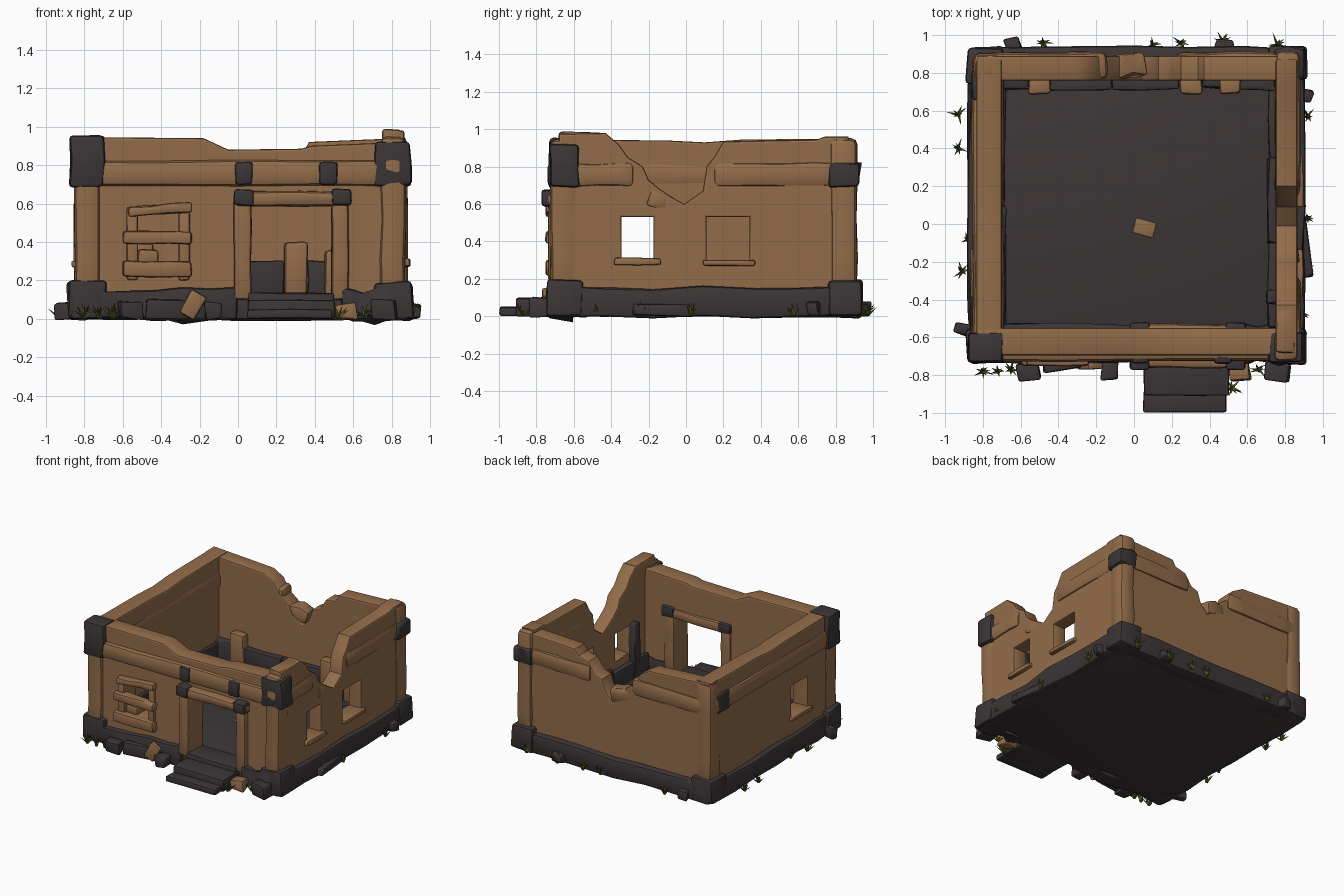
import bpy, bmesh, math, random
from mathutils import Matrix, Vector, Euler

random.seed(7)
old = bpy.data.objects.get("Cube")
if old:
    bpy.data.objects.remove(old, do_unlink=True)


def material(name, rgb):
    m = bpy.data.materials.new(name)
    m.use_nodes = True
    m.diffuse_color = (*rgb, 1)
    b = m.node_tree.nodes["Principled BSDF"]
    b.inputs["Base Color"].default_value = (*rgb, 1)
    b.inputs["Roughness"].default_value = 0.9
    return m


CLAY = material("clay brown", (0.29, 0.15, 0.068))
STONE = material("dark stone", (0.045, 0.036, 0.037))
GRASS = material("grass green", (0.075, 0.1, 0.015))


def finish(obj, angle=40):
    bpy.ops.object.select_all(action='DESELECT')
    obj.select_set(True)
    bpy.context.view_layer.objects.active = obj
    bpy.ops.object.shade_smooth_by_angle(angle=math.radians(angle))


def add_mesh(name, bm, mat, smooth=True):
    me = bpy.data.meshes.new(name)
    bm.to_mesh(me)
    bm.free()
    me.materials.append(mat)
    obj = bpy.data.objects.new(name, me)
    bpy.context.collection.objects.link(obj)
    if smooth:
        finish(obj)
    return obj


def block(name, x, y, z, mat, bevel=0.015, rough=0.0, cuts=0, tilt=(0, 0, 0)):
    """Rounded, slightly uneven block spanning the x, y and z ranges."""
    bm = bmesh.new()
    bmesh.ops.create_cube(bm, size=1)
    size = Vector((x[1] - x[0], y[1] - y[0], z[1] - z[0]))
    bmesh.ops.scale(bm, vec=size, verts=bm.verts)
    if cuts:
        # loop cuts along the longest direction
        axis = max(range(3), key=lambda i: size[i])
        normal = Vector([float(i == axis) for i in range(3)])
        for k in range(1, cuts + 1):
            co = normal * size[axis] * (k / (cuts + 1) - 0.5)
            bmesh.ops.bisect_plane(bm, geom=bm.verts[:] + bm.edges[:] + bm.faces[:],
                                   plane_co=co, plane_no=normal)
    for v in bm.verts:
        v.co += Vector([random.uniform(-rough, rough) for _ in range(3)])
    edges = [e for e in bm.edges if e.calc_face_angle(0) > 0.7]
    bmesh.ops.bevel(bm, geom=edges, offset=bevel, segments=2, profile=0.5, affect='EDGES')
    centre = Vector((sum(x), sum(y), sum(z))) / 2
    rot = Euler([math.radians(a) for a in tilt]).to_matrix().to_4x4()
    bm.transform(Matrix.Translation(centre) @ rot)
    return add_mesh(name, bm, mat)


def wall(name, axis, outline, depth, holes=()):
    """Upright slab from a side outline (distance, height) with openings."""
    cu = bpy.data.curves.new(name, 'CURVE')
    cu.dimensions = '2D'
    cu.fill_mode = 'BOTH'
    bevel = 0.012
    cu.bevel_depth, cu.bevel_resolution, cu.offset = bevel, 1, -bevel
    cu.extrude = (depth[1] - depth[0]) / 2 - bevel
    loops = [outline] + [[(a, c), (a, d), (b, d), (b, c)] for a, b, c, d in holes]
    for loop in loops:
        sp = cu.splines.new('POLY')
        sp.points.add(len(loop) - 1)
        sp.use_cyclic_u = True
        for p, (s, h) in zip(sp.points, loop):
            p.co = (s, h, 0, 1)
    obj = bpy.data.objects.new(name, cu)
    bpy.context.collection.objects.link(obj)
    mid = sum(depth) / 2
    obj.location = (0, mid, 0) if axis == 'x' else (mid, 0, 0)
    obj.rotation_euler = (math.pi / 2, 0, 0 if axis == 'x' else math.pi / 2)
    bpy.ops.object.select_all(action='DESELECT')
    obj.select_set(True)
    bpy.context.view_layer.objects.active = obj
    bpy.ops.object.convert(target='MESH')
    obj = bpy.context.object
    obj.data.materials.clear()
    obj.data.materials.append(CLAY)
    finish(obj, 35)
    return obj


# Walls with broken tops; the door is part of the front outline
wall("front_wall", 'x', [(-0.83, 0.08), (0.06, 0.08), (0.06, 0.6), (0.49, 0.6), (0.49, 0.08),
     (0.85, 0.08), (0.85, 0.92), (0.38, 0.9), (0.33, 0.885), (-0.05, 0.88), (-0.18, 0.94),
     (-0.83, 0.945)], (-0.695, -0.55), [(-0.52, -0.3, 0.3, 0.55)])
wall("back_wall", 'x', [(-0.83, 0.08), (0.85, 0.08), (0.85, 0.94), (0.37, 0.92), (0.34, 0.87),
     (0.25, 0.85), (0.19, 0.76), (0.13, 0.74), (0.1, 0.65), (0.04, 0.58), (-0.05, 0.65),
     (-0.08, 0.72), (-0.16, 0.78), (-0.21, 0.87), (-0.3, 0.92), (-0.83, 0.95)], (0.76, 0.89))
wall("right_wall", 'y', [(-0.68, 0.08), (0.87, 0.08), (0.87, 0.96), (0.74, 0.96), (0.7, 0.945),
     (0.2, 0.935), (0.15, 0.85), (0.11, 0.8), (0.09, 0.67), (-0.01, 0.6), (-0.08, 0.64),
     (-0.14, 0.68), (-0.2, 0.73), (-0.23, 0.8), (-0.31, 0.85), (-0.36, 0.92), (-0.43, 0.98),
     (-0.68, 0.975)][::1], (0.75, 0.865),
     [(-0.345, -0.175, 0.31, 0.53), (0.11, 0.34, 0.3, 0.53)])
wall("left_wall", 'y', [(-0.68, 0.08), (0.87, 0.08), (0.87, 0.95), (0.3, 0.945), (0.1, 0.93),
     (-0.1, 0.94), (-0.68, 0.945)], (-0.835, -0.7), [(-0.36, -0.16, 0.3, 0.54)])

# Swelling timber-like beams below the wall tops
for name, x, y in [
    ("front_beam", (-0.8, 0.82), (-0.725, -0.56)),
    ("back_beam_left", (0.22, 0.84), (0.765, 0.91)),
    ("back_beam_right", (-0.8, -0.14), (0.765, 0.91)),
    ("side_beam_left_front", (0.745, 0.88), (-0.66, -0.28)),
    ("side_beam_left_back", (0.745, 0.88), (0.15, 0.85)),
    ("side_beam_right", (-0.855, -0.69), (-0.66, 0.85)),
]:
    block(name, x, y, (0.69, 0.825), CLAY, 0.035, 0.006, 3)

# Corner posts, dark corner caps and foundation corner stones
for label, cx, cy, cap_top in [("front_right", -0.785, -0.65, 0.955), ("front_left", 0.805, -0.65, 0.925),
                               ("back_right", -0.785, 0.835, 0.83), ("back_left", 0.815, 0.845, 0.82)]:
    block("post_" + label, (cx - 0.065, cx + 0.065), (cy - 0.075, cy + 0.07), (0.1, 0.95),
          CLAY, 0.035, 0.005, 3)
    yc = cy - 0.1 if label == "back_right" else cy
    xr = (cx - 0.09, cx + 0.09) if cy < 0 else (cx - 0.075, cx + 0.085)
    block("cap_" + label, xr, (yc - 0.08, yc + 0.08), (0.69, cap_top), STONE, 0.02, 0.008, 1)
    block("corner_stone_" + label, (cx - 0.1, cx + 0.1), (cy - 0.09, cy + 0.1), (0, 0.195),
          STONE, 0.02, 0.012)
block("corner_peak", (0.75, 0.85), (-0.68, -0.45), (0.85, 0.985), CLAY, 0.02, 0.006)

# Floor and foundation courses
block("floor", (-0.84, 0.86), (-0.7, 0.88), (0, 0.115), STONE, 0.01)
for name, x, y in [
    ("foundation_front_right", (-0.86, 0.0), (-0.735, -0.6)),
    ("foundation_front_left", (0.54, 0.88), (-0.735, -0.6)),
    ("foundation_back", (-0.86, 0.88), (0.8, 0.935)),
    ("foundation_left", (0.8, 0.9), (-0.7, 0.9)),
    ("foundation_right", (-0.875, -0.78), (-0.7, 0.9)),
]:
    block(name, x, y, (0, 0.155), STONE, 0.02, 0.012, 5)
block("floor_patch", (0.0, 0.11), (-0.06, 0.02), (0.1, 0.121), CLAY, 0.004, 0.0, 0, (0, 0, -15))

# Dark masonry and clay stubs along the inside
for i, (x, y, top) in enumerate([
    ((-0.72, -0.56), (0.71, 0.78), 0.3), ((-0.45, -0.12), (0.71, 0.78), 0.29),
    ((-0.12, 0.24), (0.71, 0.78), 0.3), ((0.36, 0.46), (0.72, 0.78), 0.3),
    ((0.55, 0.74), (0.71, 0.78), 0.27), ((0.7, 0.77), (-0.42, -0.35), 0.55),
    ((0.71, 0.77), (-0.55, -0.1), 0.25), ((0.71, 0.77), (-0.1, 0.35), 0.29),
    ((0.71, 0.77), (0.35, 0.75), 0.25), ((-0.72, -0.68), (-0.55, 0.1), 0.22),
    ((-0.72, -0.68), (0.1, 0.75), 0.28), ((-0.7, 0.0), (-0.57, -0.53), 0.22),
    ((0.56, 0.75), (-0.57, -0.53), 0.22),
]):
    block(f"inner_masonry_{i}", x, y, (0.1, top), STONE, 0.012, 0.008, 1)
for i, (x, top) in enumerate([(-0.5, 0.4), (0.3, 0.4), (0.51, 0.36)]):
    block(f"inner_stub_{i}", (x - 0.06, x + 0.06), (0.69, 0.78), (0.1, top), CLAY, 0.02, 0.006)

# Doorway: jambs, lintel, bands and steps
for side, x in [("right", 0.025), ("left", 0.53)]:
    block("door_jamb_" + side, (x - 0.045, x + 0.045), (-0.735, -0.535), (0.1, 0.66), CLAY, 0.02, 0.004, 2)
    block("lintel_band_" + side, (x - 0.045, x + 0.06), (-0.775, -0.52), (0.59, 0.675), STONE, 0.015, 0.005)
for i, x in enumerate([0.03, 0.47]):
    block(f"beam_band_{i}", (x - 0.05, x + 0.05), (-0.74, -0.6), (0.695, 0.82), STONE, 0.025, 0.003)
block("door_lintel", (-0.02, 0.59), (-0.76, -0.53), (0.585, 0.665), CLAY, 0.025, 0.005, 3)
block("threshold", (0.05, 0.5), (-0.74, -0.55), (0, 0.135), STONE, 0.012, 0.004, 1)
block("upper_step", (0.05, 0.5), (-0.91, -0.68), (0, 0.1), STONE, 0.012, 0.004, 1)
block("lower_step", (0.05, 0.49), (-0.995, -0.88), (0, 0.05), STONE, 0.012, 0.004, 1)

# Boarded front window and side sills
for i, (x, z, lean) in enumerate([((-0.6, -0.24), (0.22, 0.3), 0), ((-0.6, -0.24), (0.39, 0.455), 1),
                                  ((-0.57, -0.24), (0.545, 0.595), -4)]):
    block(f"window_board_{i}", x, (-0.75, -0.67), z, CLAY, 0.015, 0.005, 2, (0, lean, 0))
for i, x in enumerate([-0.55, -0.28]):
    block(f"window_side_{i}", (x - 0.03, x + 0.03), (-0.715, -0.67), (0.2, 0.58), CLAY, 0.015, 0.004)
block("window_rubble", (-0.52, -0.41), (-0.69, -0.58), (0.29, 0.36), CLAY, 0.015, 0.006)
for name, x, y, z in [("sill_left_front", (0.76, 0.895), (-0.385, -0.135), (0.275, 0.312)),
                      ("sill_left_back", (0.76, 0.895), (0.09, 0.37), (0.268, 0.302)),
                      ("sill_right", (-0.865, -0.72), (-0.39, -0.13), (0.268, 0.302))]:
    block(name, x, y, z, CLAY, 0.01, 0.004, 1)

# Broken pieces hanging on the gaps
block("broken_beam_back", (-0.12, 0.06), (0.78, 0.9), (0.6, 0.7), CLAY, 0.02, 0.01, 1, (0, 12, 8))
block("broken_beam_side", (0.76, 0.87), (-0.2, -0.08), (0.57, 0.66), CLAY, 0.02, 0.01, 0, (-20, 0, 5))

# Fallen stones and clay lumps around the base
for i, (x, y, w, d, h, mat) in enumerate([
    (-0.56, -0.78, 0.11, 0.1, 0.09, STONE), (-0.13, -0.77, 0.08, 0.11, 0.09, STONE),
    (0.76, -0.78, 0.13, 0.1, 0.1, STONE), (-0.9, -0.56, 0.1, 0.06, 0.08, STONE),
    (-0.64, 0.95, 0.08, 0.08, 0.08, STONE), (0.48, 0.95, 0.1, 0.06, 0.07, STONE),
    (0.91, 0.68, 0.07, 0.06, 0.08, STONE), (0.9, -0.12, 0.06, 0.32, 0.07, STONE),
    (-0.38, -0.75, 0.2, 0.06, 0.1, STONE), (0.56, -0.78, 0.11, 0.1, 0.08, CLAY),
]):
    block(f"fallen_piece_{i}", (x - w / 2, x + w / 2), (y - d / 2, y + d / 2), (0, h), mat,
          0.012, 0.01, 0, (0, 0, random.uniform(-15, 15)))
block("leaning_board", (-0.28, -0.19), (-0.77, -0.73), (0.005, 0.14), CLAY, 0.012, 0.004, 0, (0, 28, 0))

# Grass tufts made of thin pointed blades
bm = bmesh.new()
for x, y in [(-0.93, 0.58), (-0.93, 0.4), (-0.91, -0.25), (-0.88, -0.08), (-0.8, -0.78), (-0.72, -0.78),
             (-0.65, -0.77), (-0.48, 0.96), (0.1, 0.95), (0.25, 0.96), (0.47, 0.97), (0.76, 0.95),
             (0.92, 0.57), (0.92, 0.03), (0.91, -0.24), (0.89, -0.48), (0.52, -0.87), (0.66, -0.77)]:
    for k in range(11):
        turn = Matrix.Rotation(k * 2.4 + random.random(), 4, 'Z')
        lean = Matrix.Rotation(random.uniform(0.15, 1.0), 4, 'Y')
        h = random.uniform(0.05, 0.085)
        place = Matrix.Translation((x, y, 0.004)) @ turn @ lean @ Matrix.Translation((0, 0, h / 2))
        bmesh.ops.create_cone(bm, segments=3, radius1=0.011, radius2=0, depth=h,
                              cap_ends=False, matrix=place)
for v in bm.verts:
    v.co.z = max(v.co.z, 0)
add_mesh("grass_tufts", bm, GRASS, False)
